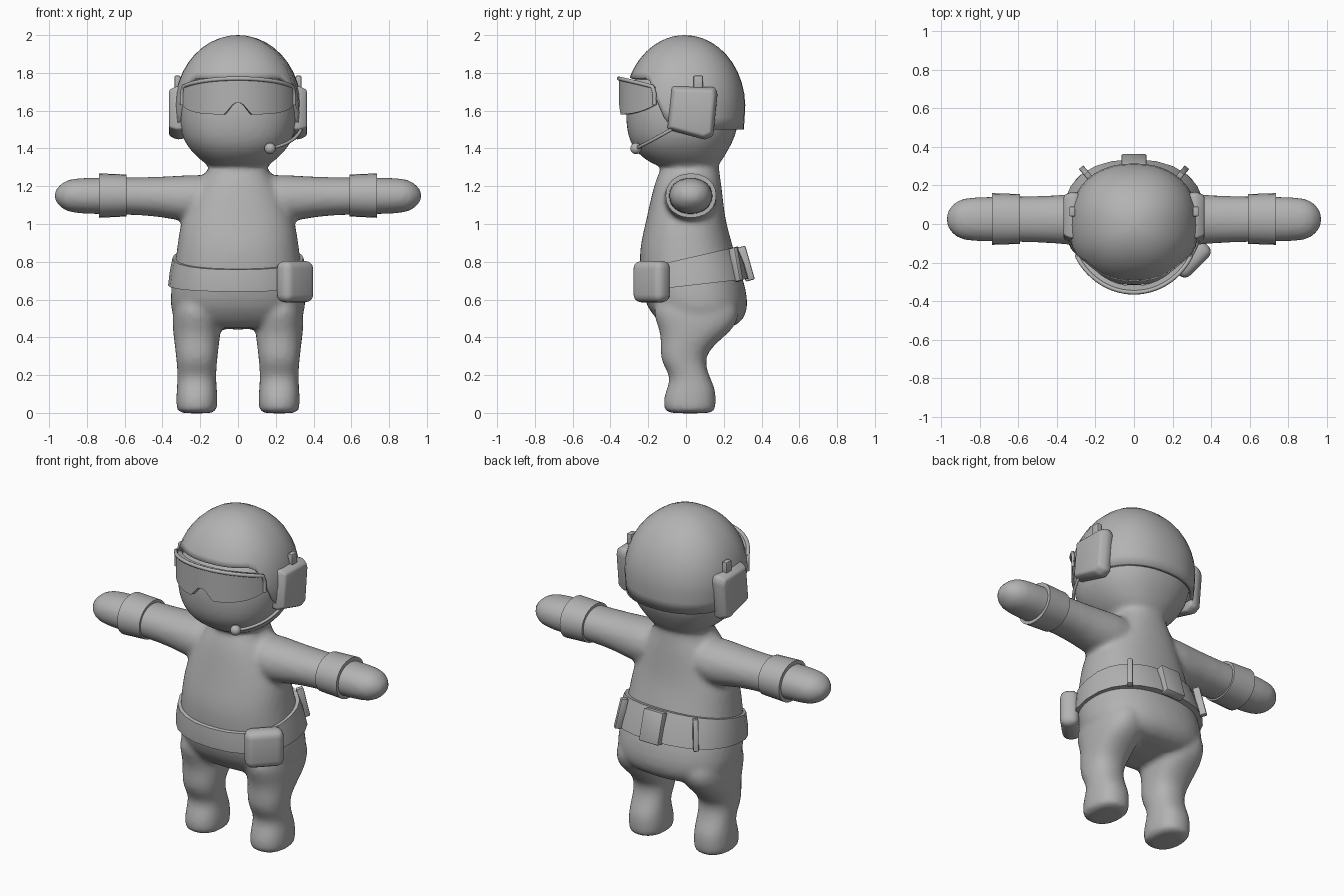
import bpy, bmesh, math
from mathutils import Matrix, Vector

if "Cube" in bpy.data.objects:
    bpy.data.objects.remove(bpy.data.objects["Cube"])

grey = bpy.data.materials.new("plain_grey")
grey.diffuse_color = (0.45, 0.45, 0.45, 1)
grey.use_nodes = True
grey.node_tree.nodes["Principled BSDF"].inputs["Base Color"].default_value = grey.diffuse_color


def finish(name, bm, angle=None):
    """Turn a bmesh into a smooth object; angle keeps sharper edges."""
    bmesh.ops.remove_doubles(bm, verts=bm.verts, dist=1e-5)
    bmesh.ops.recalc_face_normals(bm, faces=bm.faces)
    me = bpy.data.meshes.new(name)
    bm.to_mesh(me)
    bm.free()
    me.materials.append(grey)
    ob = bpy.data.objects.new(name, me)
    bpy.context.collection.objects.link(ob)
    me.polygons.foreach_set("use_smooth", [True] * len(me.polygons))
    if angle:
        bpy.ops.object.select_all(action='DESELECT')
        ob.select_set(True)
        bpy.context.view_layer.objects.active = ob
        bpy.ops.object.shade_smooth_by_angle(angle=math.radians(angle))
    return ob


def oval(hu, v0, v1, u=0.0, n=24, p=2.3):
    """Rounded-square outline, centred on u and spanning v0 to v1."""
    pts = []
    for i in range(n):
        a = 2 * math.pi * i / n
        c, s = math.cos(a), math.sin(a)
        pts.append((u + hu * math.copysign(abs(c) ** (2 / p), c),
                    (v0 + v1) / 2 + (v1 - v0) / 2 * math.copysign(abs(s) ** (2 / p), s)))
    return pts


def loft(bm, rings, caps=(True, True)):
    rows = [[bm.verts.new(q) for q in r] for r in rings]
    n = len(rows[0])
    for a, b in zip(rows, rows[1:]):
        for i in range(n):
            j = (i + 1) % n
            bm.faces.new((a[i], a[j], b[j], b[i]))
    if caps[0]:
        bm.faces.new(rows[0][::-1])
    if caps[1]:
        bm.faces.new(rows[-1])


def level(z, hx, y0, y1, x=0.0, tilt=0.0):
    return [(px, py, z + tilt * py) for px, py in oval(hx, y0, y1, x)]


def across(x, z0, z1, y0, y1, side=1):
    return [(side * x, py, pz) for py, pz in oval((y1 - y0) / 2, z0, z1, (y0 + y1) / 2, p=2.1)]


# Body: torso, head, legs and arms fused into one soft skin
torso = [(.44, .27, -.10, .24), (.49, .335, -.15, .305), (.55, .362, -.205, .33),
         (.65, .36, -.24, .325), (.8, .334, -.25, .272), (.9, .322, -.242, .245),
         (1.0, .308, -.217, .215), (1.1, .27, -.195, .2), (1.2, .225, -.172, .19),
         (1.26, .175, -.15, .18), (1.31, .148, -.125, .175), (1.38, .15, -.12, .17)]
head = [(1.285, .11, -.09, .13), (1.32, .18, -.19, .185), (1.38, .247, -.268, .218),
        (1.45, .297, -.308, .26), (1.55, .318, -.322, .285), (1.65, .318, -.32, .285),
        (1.75, .285, -.292, .26), (1.85, .2, -.2, .18)]
leg = [(-.004, .095, -.10, .145), (.015, .108, -.117, .157), (.07, .11, -.122, .16),
       (.13, .107, -.102, .157), (.19, .102, -.078, .125), (.26, .107, -.128, .103),
       (.32, .113, -.137, .112), (.39, .122, -.133, .185), (.45, .129, -.145, .26),
       (.53, .13, -.18, .29), (.62, .11, -.16, .26)]
arm = [(.08, 1.02, 1.265, -.12, .17), (.25, 1.0, 1.262, -.12, .165), (.4, 1.04, 1.25, -.10, .148),
       (.6, 1.05, 1.247, -.093, .143), (.85, 1.052, 1.247, -.093, .143),
       (.915, 1.068, 1.232, -.075, .125), (.953, 1.1, 1.2, -.04, .09), (.974, 1.135, 1.165, 0, .05)]
bm = bmesh.new()
loft(bm, [level(*r) for r in torso])
loft(bm, [level(*r) for r in head])
for s in (-1, 1):
    loft(bm, [level(*r, x=.218 * s) for r in leg])
    loft(bm, [across(*r, side=s) for r in arm])
body = finish("body", bm)
body.modifiers.new("round", 'SUBSURF').levels = 1
body.modifiers["round"].render_levels = 1
rm = body.modifiers.new("fuse", 'REMESH')
rm.mode, rm.voxel_size, rm.use_smooth_shade = 'VOXEL', .016, True
sm = body.modifiers.new("soften", 'SMOOTH')
sm.factor, sm.iterations = .5, 6

# Wrist cuffs
for s, side in ((-1, "right"), (1, "left")):
    bm = bmesh.new()
    loft(bm, [across(.59, 1.04, 1.262, -.103, .155, s), across(.735, 1.033, 1.268, -.108, .16, s)])
    finish(side + "_cuff", bm, 40)

# Tilted belt
bm = bmesh.new()
loft(bm, [level(.672, .37, -.265, .335, tilt=.115), level(.74, .362, -.268, .312, tilt=.17),
          level(.818, .347, -.262, .275, tilt=.23)])
finish("belt", bm, 40)


def block(name, size, loc, rot, bevel, seg=2, angle=40):
    """Bevelled box, rot = (tilt about x, turn about z) in degrees."""
    bm = bmesh.new()
    bmesh.ops.create_cube(bm, size=1)
    bmesh.ops.scale(bm, vec=size, verts=bm.verts)
    bmesh.ops.bevel(bm, geom=bm.edges[:], offset=bevel, segments=seg, profile=.5, affect='EDGES')
    m = (Matrix.Translation(loc) @ Matrix.Rotation(math.radians(rot[1]), 4, 'Z')
         @ Matrix.Rotation(math.radians(rot[0]), 4, 'X'))
    bmesh.ops.transform(bm, matrix=m, verts=bm.verts)
    return finish(name, bm, angle)


# Belt fittings
block("back_buckle", (.13, .05, .185), (0, .315, .79), (16, 0), .008)
for s, side in ((-1, "right"), (1, "left")):
    block(side + "_belt_loop", (.03, .04, .18), (.25 * s, .265, .785), (13, -40 * s), .005)
block("pouch", (.215, .105, .22), (.302, -.182, .695), (0, 45), .042, 4, 60)

# Helmet shell: dome with an open face and a low back
def helmet_edge(phi):
    t = min(1, max(0, (phi - 48) / 32))
    return 1.775 - .275 * t * t * (3 - 2 * t)


N, ROWS = 40, 12
rings = []
for k in range(ROWS + 1):
    ring = []
    for ux, uy in oval(1, -1, 1, n=N, p=2.25):
        phi = math.degrees(abs(math.atan2(ux, -uy)))
        z = 2 - (2 - helmet_edge(phi)) * (1 - math.cos(k / ROWS * math.pi / 2))
        r = math.sqrt(max(0, 1 - ((z - 1.62) / .38) ** 2)) if z > 1.62 else 1 - .2 * (1.62 - z)
        ring.append((.335 * r * ux, -.006 + .32 * r * uy, z))
    rings.append(ring)
bm = bmesh.new()
loft(bm, rings, (False, False))
helmet = finish("helmet", bm)
sol = helmet.modifiers.new("shell", 'SOLIDIFY')
sol.thickness, sol.offset = .025, -1

# Goggles: wrapped lens with a nose notch
def wrap(deg, z, grow=0.0):
    a = math.radians(deg)
    return Vector(((.335 + grow) * math.sin(a), -(.355 + grow) * math.cos(a), z))


def lens_top(d):
    return 1.77 - .045 * (d / 62) ** 2


def lens_low(d):
    notch = min(.06, max(0, .085 * (1 - abs(d) / 12.5)))
    return 1.58 + notch + .05 * (abs(d) / 62) ** 4


bm = bmesh.new()
rings = []
for i in range(49):
    d = -62 + 124 * i / 48
    lo, hi = lens_low(d), lens_top(d)
    rings.append([wrap(d, lo), wrap(d, hi), wrap(d, hi, -.035), wrap(d, lo, -.035)])
loft(bm, rings)
finish("goggle_lens", bm, 40)


def tube(name, pts, radius):
    cu = bpy.data.curves.new(name, 'CURVE')
    cu.dimensions, cu.bevel_depth, cu.bevel_resolution, cu.use_fill_caps = '3D', radius, 2, True
    sp = cu.splines.new('POLY')
    sp.points.add(len(pts) - 1)
    for p, q in zip(sp.points, pts):
        p.co = (*q, 1)
    sp.use_smooth = True
    cu.materials.append(grey)
    ob = bpy.data.objects.new(name, cu)
    bpy.context.collection.objects.link(ob)


# Goggle frame along the top and down both ends
ends = [1.63, 1.66, 1.69]
tube("goggle_frame", [wrap(-62, z) for z in ends]
     + [wrap(d, lens_top(d)) for d in range(-60, 61, 5)]
     + [wrap(62, z) for z in ends[::-1]], .011)

# Headset: ear pieces with a small tab on top
shape = [(-.075, 1.73), (.155, 1.725), (.168, 1.69), (.145, 1.465), (.10, 1.445), (-.10, 1.5)]
for s, side in ((-1, "right"), (1, "left")):
    bm = bmesh.new()
    rings = [[(s * x, .035 + (y - .035) * k, 1.59 + (z - 1.59) * k) for y, z in shape]
             for x, k in ((.285, .97), (.325, 1), (.365, .86))]
    loft(bm, rings)
    bmesh.ops.recalc_face_normals(bm, faces=bm.faces)
    bmesh.ops.bevel(bm, geom=bm.edges[:], offset=.011, segments=2, profile=.5, affect='EDGES')
    finish(side + "_ear_piece", bm, 45)
    block(side + "_ear_tab", (.03, .05, .08), (s * .32, .065, 1.745), (0, 0), .005)

# Microphone boom and ball
a, b, c = Vector((.335, -.07, 1.505)), Vector((.31, -.2, 1.43)), Vector((.17, -.265, 1.4))
tube("microphone_boom", [a * (1 - t) ** 2 + b * 2 * t * (1 - t) + c * t * t
                         for t in [i / 10 for i in range(11)]], .009)
bm = bmesh.new()
bmesh.ops.create_uvsphere(bm, u_segments=16, v_segments=10, radius=.03)
bmesh.ops.translate(bm, vec=c, verts=bm.verts)
finish("microphone", bm)
